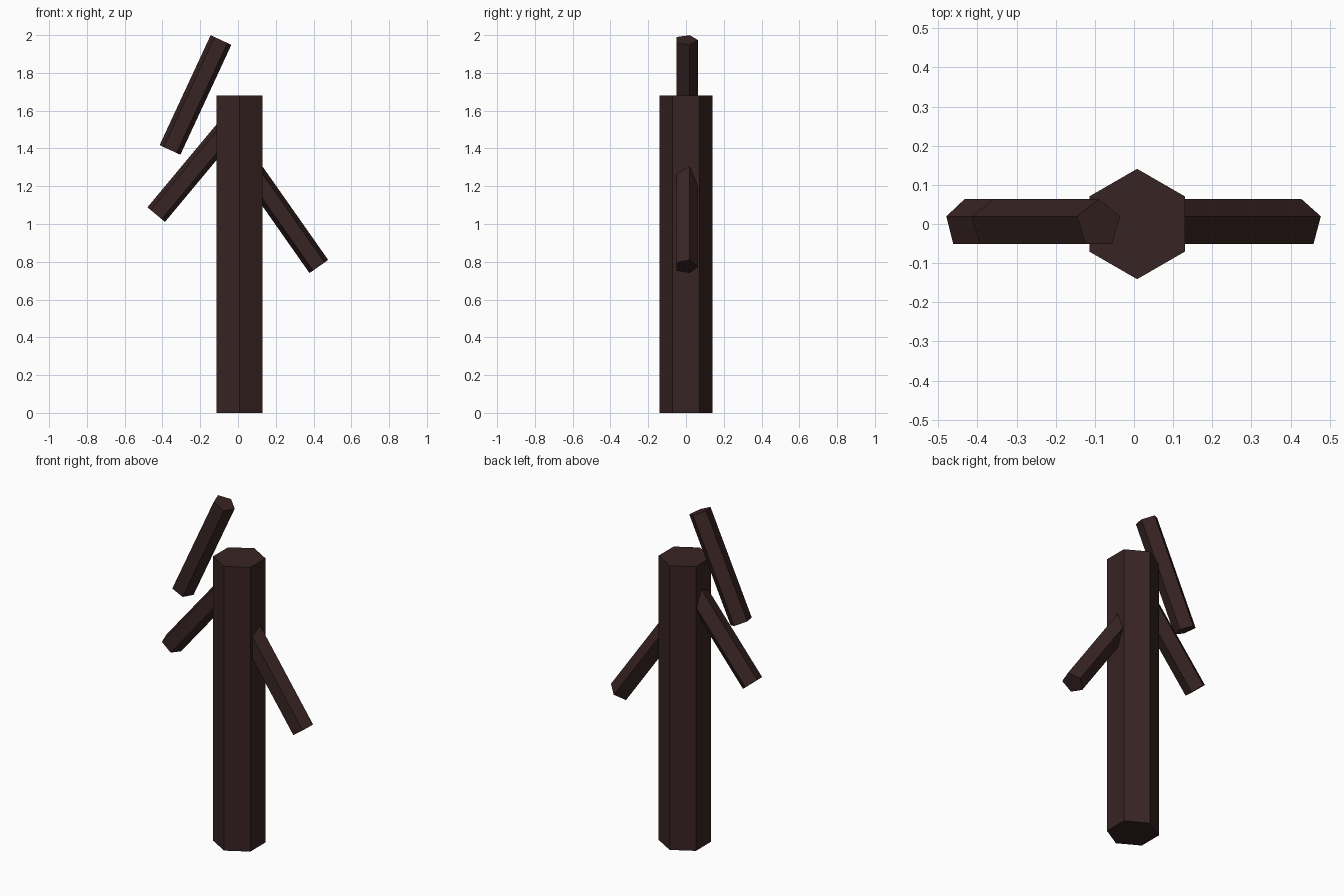
import bpy, math
from mathutils import Vector, Matrix

if "Cube" in bpy.data.objects:
    bpy.data.objects.remove(bpy.data.objects["Cube"])

bark = bpy.data.materials.new("dark_bark")
bark.diffuse_color = (0.040, 0.017, 0.017, 1)
bark.use_nodes = True
bark.node_tree.nodes["Principled BSDF"].inputs["Base Color"].default_value = bark.diffuse_color


def prism(name, sides, radius, start, end):
    """Flat-faced prism from start to end (in the xz plane), one corner towards +y."""
    a, b = Vector(start), Vector(end)
    z = (b - a).normalized()
    y = Vector((0, 1, 0))
    x = y.cross(z)
    bpy.ops.mesh.primitive_cylinder_add(vertices=sides, radius=radius, depth=(b - a).length)
    ob = bpy.context.object
    ob.name = name
    rot = Matrix((x, y, z)).transposed().to_4x4()
    ob.data.transform(Matrix.Translation((a + b) / 2) @ rot)
    ob.data.materials.append(bark)
    return ob


# Hexagonal trunk
prism("trunk", 6, 0.141, (0.008, 0, 0), (0.008, 0, 1.68))

# Pentagonal branches; the lower two run into the trunk
prism("upper_branch", 5, 0.0636, (-0.360, 0, 1.392), (-0.090, 0, 1.974))
prism("left_branch", 5, 0.0636, (-0.433, 0, 1.050), (-0.023, 0, 1.542))
prism("right_branch", 5, 0.0636, (0.428, 0, 0.775), (0.045, 0, 1.320))
